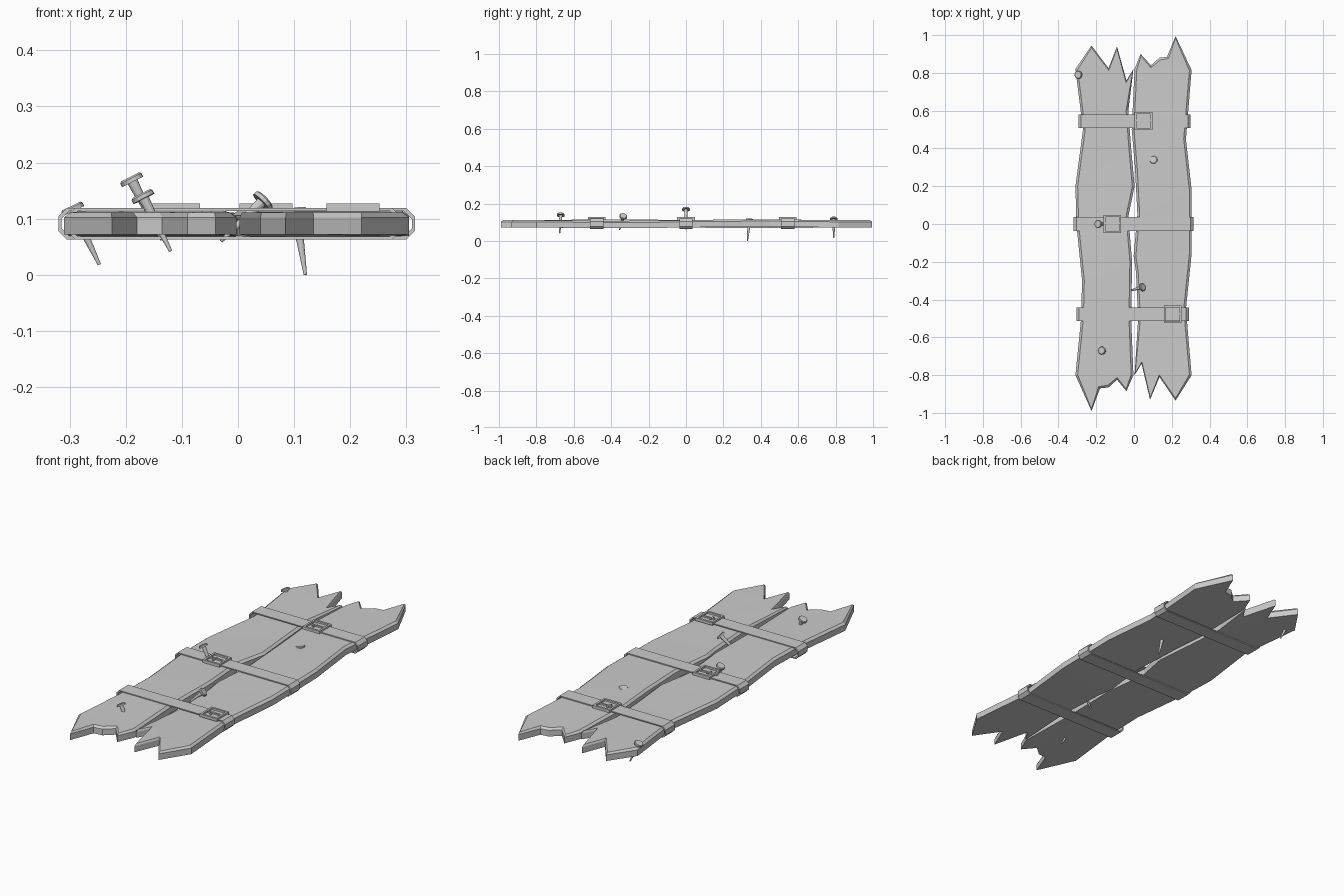
import bpy, bmesh, math
from mathutils import Vector

cube = bpy.data.objects.get("Cube")
if cube:
    bpy.data.objects.remove(cube, do_unlink=True)

grey = bpy.data.materials.new("plain_grey")
grey.use_nodes = True
colour = (0.6, 0.6, 0.6, 1)
grey.diffuse_color = colour
grey.node_tree.nodes["Principled BSDF"].inputs["Base Color"].default_value = colour


def finish(name, bm):
    bmesh.ops.recalc_face_normals(bm, faces=bm.faces)
    mesh = bpy.data.meshes.new(name)
    bm.to_mesh(mesh)
    bm.free()
    mesh.materials.append(grey)
    ob = bpy.data.objects.new(name, mesh)
    bpy.context.collection.objects.link(ob)
    return ob


# Splintered planks: outline raised to a slab with a chamfered top rim
def plank(name, outline, warp):
    bm = bmesh.new()
    base = bm.faces.new([bm.verts.new((x, y, 0.072)) for x, y in outline])
    out = bmesh.ops.extrude_face_region(bm, geom=[base])["geom"]
    top = [f for f in out if isinstance(f, bmesh.types.BMFace)]
    for v in top[0].verts:
        v.co.z = 0.102
    bmesh.ops.recalc_face_normals(bm, faces=bm.faces)
    bmesh.ops.inset_region(bm, faces=top, thickness=0.012, use_even_offset=False)
    for v in top[0].verts:
        v.co.z = 0.111
    bmesh.ops.triangulate(bm, faces=[f for f in bm.faces if len(f.verts) > 4])
    for v in bm.verts:
        if abs(v.co.y) < 0.75:
            v.co.z += warp * math.sin(v.co.y * math.pi / 0.75)
    finish(name, bm)


plank("left_plank", [
    (-0.31, 0.82), (-0.225, 0.945), (-0.135, 0.825), (-0.09, 0.94), (-0.04, 0.76),
    (-0.003, 0.82), (-0.03, 0.6), (-0.015, 0.4), (0.003, 0.2), (-0.03, 0.04),
    (-0.01, -0.2), (-0.015, -0.5), (-0.003, -0.8),
    (-0.04, -0.885), (-0.09, -0.825), (-0.135, -0.865), (-0.18, -0.87), (-0.225, -0.99),
    (-0.31, -0.8), (-0.28, -0.5), (-0.275, -0.3), (-0.305, 0), (-0.31, 0.2), (-0.27, 0.5)], -0.004)
plank("right_plank", [
    (0.003, 0.82), (0.035, 0.9), (0.09, 0.84), (0.135, 0.88), (0.175, 0.885),
    (0.22, 0.995), (0.305, 0.815), (0.275, 0.45), (0.305, 0.18), (0.305, -0.16),
    (0.275, -0.45), (0.305, -0.8),
    (0.22, -0.935), (0.135, -0.81), (0.085, -0.93), (0.04, -0.74), (0.003, -0.8),
    (0.022, -0.5), (0.01, -0.25), (-0.002, -0.17), (0.018, 0.05), (0.005, 0.3), (-0.012, 0.5)], 0.004)


# Straps: a chamfered closed band wrapped round both planks
def strap(name, x0, x1, y, width):
    def loop(inset):
        a, b, lo, hi = x0 + inset, x1 - inset, 0.063 + inset, 0.119 - inset
        c = 0.015
        return [(a + c, lo), (b - c, lo), (b, lo + c), (b, hi - c),
                (b - c, hi), (a + c, hi), (a, hi - c), (a, lo + c)]
    bm = bmesh.new()
    rings = [[bm.verts.new((px, y + s * width / 2, pz)) for px, pz in loop(i)]
             for i, s in ((0, -1), (0, 1), (0.005, 1), (0.005, -1))]
    for k in range(4):
        r, q = rings[k], rings[(k + 1) % 4]
        for i in range(8):
            j = (i + 1) % 8
            bm.faces.new((r[i], r[j], q[j], q[i]))
    finish(name, bm)


def box(bm, centre, size):
    made = bmesh.ops.create_cube(bm, size=1)["verts"]
    for v in made:
        v.co = Vector(centre) + Vector(a * b for a, b in zip(v.co, size))


# Buckles: square frame with a prong across the middle
def buckle(name, x, y):
    bm = bmesh.new()
    for s in (-1, 1):
        box(bm, (x + s * 0.042, y, 0.12), (0.01, 0.094, 0.014))
        box(bm, (x, y + s * 0.042, 0.12), (0.094, 0.01, 0.014))
    box(bm, (x + 0.004, y + 0.003, 0.122), (0.08, 0.008, 0.008))
    box(bm, (x - 0.012, y, 0.12), (0.008, 0.03, 0.01))
    finish(name, bm)


for label, x0, x1, y, bx in (("back", -0.295, 0.3, 0.545, 0.05),
                             ("middle", -0.32, 0.315, 0, -0.115),
                             ("front", -0.305, 0.29, -0.478, 0.205)):
    strap(label + "_strap", x0, x1, y, 0.072)
    buckle(label + "_buckle", bx, y)


# Nails: flat round head on a tapering shank, tilted from head to tip
def nail(name, head, tip):
    head, tip = Vector(head), Vector(tip)
    axis = head - tip
    bm = bmesh.new()
    bmesh.ops.create_cone(bm, cap_ends=True, segments=12, radius1=0.003, radius2=0.01,
                          depth=axis.length)
    for v in bm.verts:
        v.co.z -= axis.length / 2
    cap = bmesh.ops.create_cone(bm, cap_ends=True, segments=16, radius1=0.021,
                                radius2=0.021, depth=0.01)["verts"]
    rim = [e for e in bm.edges if all(v in cap for v in e.verts)
           and all(v.co.z > 0 for v in e.verts)]
    bmesh.ops.bevel(bm, geom=rim, offset=0.003, segments=1, affect='EDGES')
    turn = axis.to_track_quat('Z', 'Y')
    for v in bm.verts:
        v.co = head + turn @ v.co
    finish(name, bm)


nail("back_left_nail", (-0.295, 0.79, 0.118), (-0.247, 0.79, 0.018))
nail("back_right_nail", (0.103, 0.34, 0.113), (0.12, 0.328, 0))
nail("middle_nail", (-0.19, 0, 0.17), (-0.135, 0, 0.062))
nail("front_right_nail", (0.045, -0.335, 0.132), (-0.03, -0.355, 0.06))
nail("front_left_nail", (-0.17, -0.67, 0.14), (-0.12, -0.675, 0.042))
